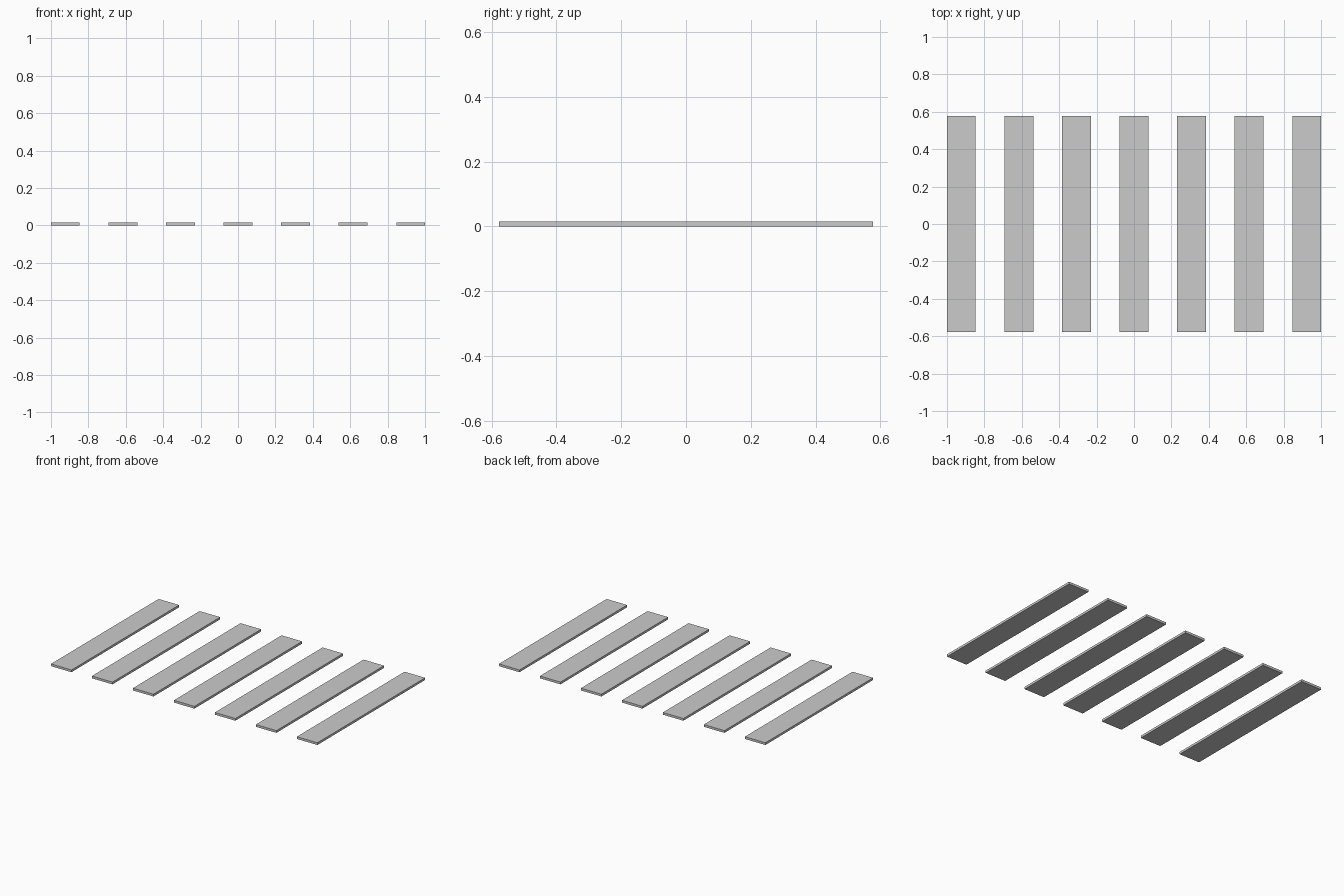
import bpy

if "Cube" in bpy.data.objects:
    bpy.data.objects.remove(bpy.data.objects["Cube"])

# Crossing made of evenly spaced flat stripes; gap equals stripe width
COUNT = 7
WIDTH = 2.0 / (2 * COUNT - 1)
LENGTH = WIDTH * 7.5
HEIGHT = WIDTH * 0.1


def add_stripe(index):
    x = (index - (COUNT - 1) / 2) * 2 * WIDTH
    bpy.ops.mesh.primitive_cube_add(size=1, location=(x, 0, HEIGHT / 2))
    stripe = bpy.context.object
    stripe.name = f"crossing_stripe_{index + 1}"
    stripe.scale = (WIDTH, LENGTH, HEIGHT)
    bpy.ops.object.transform_apply(location=False, rotation=False, scale=True)


# Stripes from left to right
for i in range(COUNT):
    add_stripe(i)
